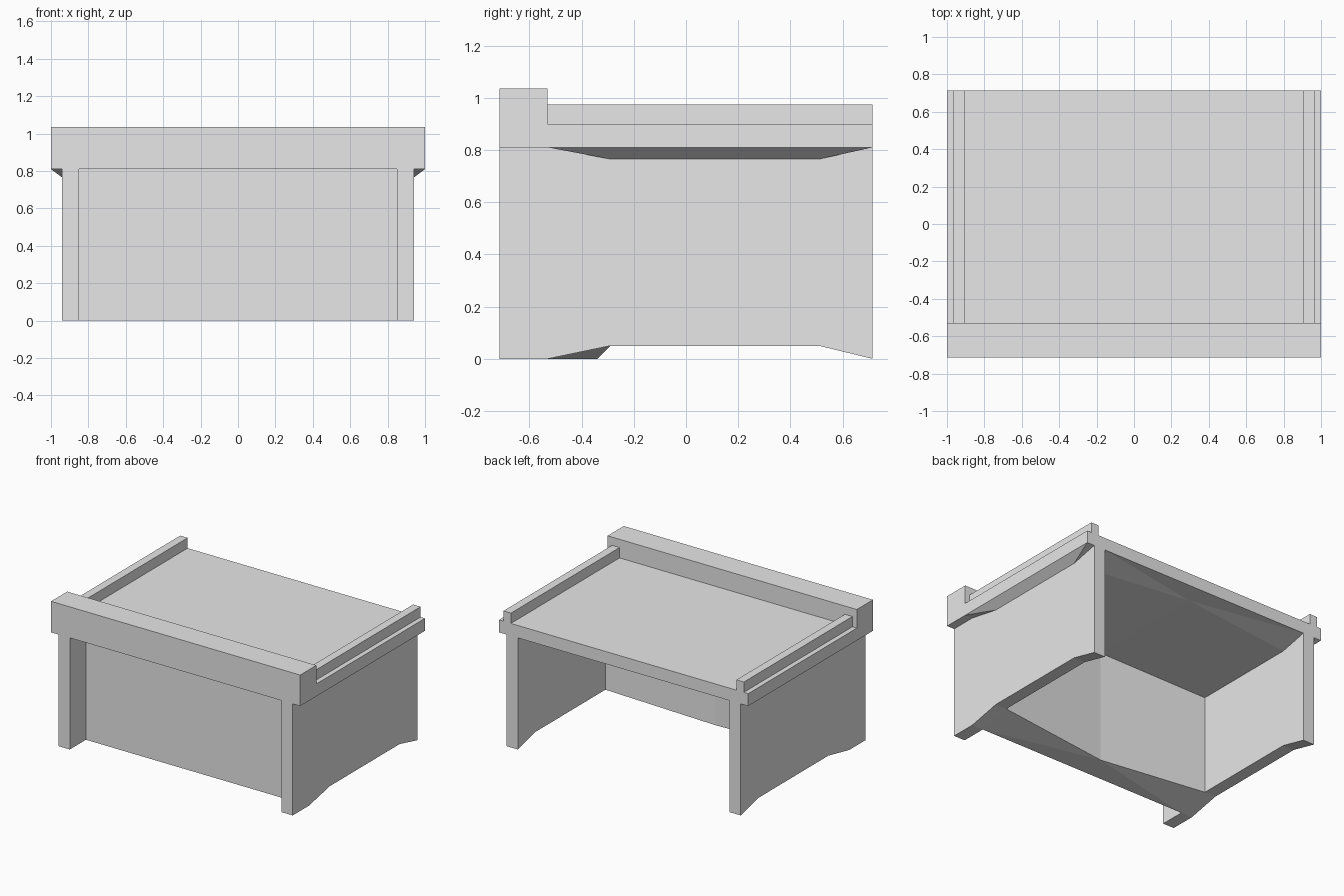
import bpy
import bmesh

cube = bpy.data.objects.get("Cube")
if cube:
    bpy.data.objects.remove(cube, do_unlink=True)

grey = bpy.data.materials.new("plain_grey")
grey.use_nodes = True
grey.diffuse_color = (0.8, 0.8, 0.8, 1)
grey.node_tree.nodes["Principled BSDF"].inputs["Base Color"].default_value = (0.8, 0.8, 0.8, 1)

# Shared dimensions
FRONT, BACK = -0.715, 0.715
STEP = -0.53                     # back of the front ledge, face of the recessed panel
ARCH_A, ARCH_B = -0.29, 0.51     # flat part of the side cut-out
OUT, INN = 0.94, 0.85            # outer and inner faces of the side panels
UNDER, TOP, HAUNCH, CUT = 0.81, 0.90, 0.765, 0.05


def finish(name, bm):
    bmesh.ops.recalc_face_normals(bm, faces=bm.faces)
    mesh = bpy.data.meshes.new(name)
    bm.to_mesh(mesh)
    bm.free()
    mesh.materials.append(grey)
    obj = bpy.data.objects.new(name, mesh)
    bpy.context.collection.objects.link(obj)
    return obj


def solid(name, points):
    """Convex solid around a few corner points."""
    bm = bmesh.new()
    for p in points:
        bm.verts.new(p)
    res = bmesh.ops.convex_hull(bm, input=bm.verts)
    loose = [v for v in res["geom_interior"] if isinstance(v, bmesh.types.BMVert)]
    bmesh.ops.delete(bm, geom=loose, context="VERTS")
    bmesh.ops.dissolve_limit(bm, angle_limit=0.01, verts=bm.verts, edges=bm.edges)
    return finish(name, bm)


def box(name, xs, ys, zs):
    return solid(name, [(x, y, z) for x in xs for y in ys for z in zs])


def extrude_side(name, profile, x0, x1):
    """Extrude a (y, z) outline along x."""
    bm = bmesh.new()
    face = bm.faces.new([bm.verts.new((x0, y, z)) for y, z in profile])
    res = bmesh.ops.extrude_face_region(bm, geom=[face])
    verts = [g for g in res["geom"] if isinstance(g, bmesh.types.BMVert)]
    bmesh.ops.translate(bm, verts=verts, vec=(x1 - x0, 0, 0))
    return finish(name, bm)


# Table top with the raised front ledge as one stepped profile
extrude_side("table_top", [(FRONT, UNDER), (BACK, UNDER), (BACK, TOP),
                           (STEP, TOP), (STEP, 1.035), (FRONT, 1.035)], -1, 1)

# Side panel outline with a shallow cut-out along the floor
side_outline = [(FRONT, 0), (STEP, 0), (ARCH_A, CUT), (ARCH_B, CUT),
                (BACK, 0), (BACK, UNDER), (FRONT, UNDER)]

for s, side in ((1, "left"), (-1, "right")):
    extrude_side(side + "_side_panel", side_outline, s * INN, s * OUT)

    # Raised rail along the edge of the top
    box(side + "_rail", (s * 0.905, s * 0.965), (STEP, BACK), (TOP, 0.975))

    # Sloped haunch under the overhang and inside the ceiling
    solid(side + "_haunch",
          [(s * x, y, UNDER) for x in (1, INN) for y in (STEP, BACK)]
          + [(s * x, y, HAUNCH) for x in (OUT, INN) for y in (ARCH_A, ARCH_B)]
          + [(0, -0.34, UNDER), (0, 0.56, UNDER)])

    # Half of the recessed front panel, thicker toward the side
    solid(side + "_front_panel",
          [(x, STEP, z) for x in (0, s * INN) for z in (0, UNDER)]
          + [(0, -0.34, z) for z in (0, UNDER)]
          + [(s * INN, ARCH_A, z) for z in (CUT, UNDER)])
